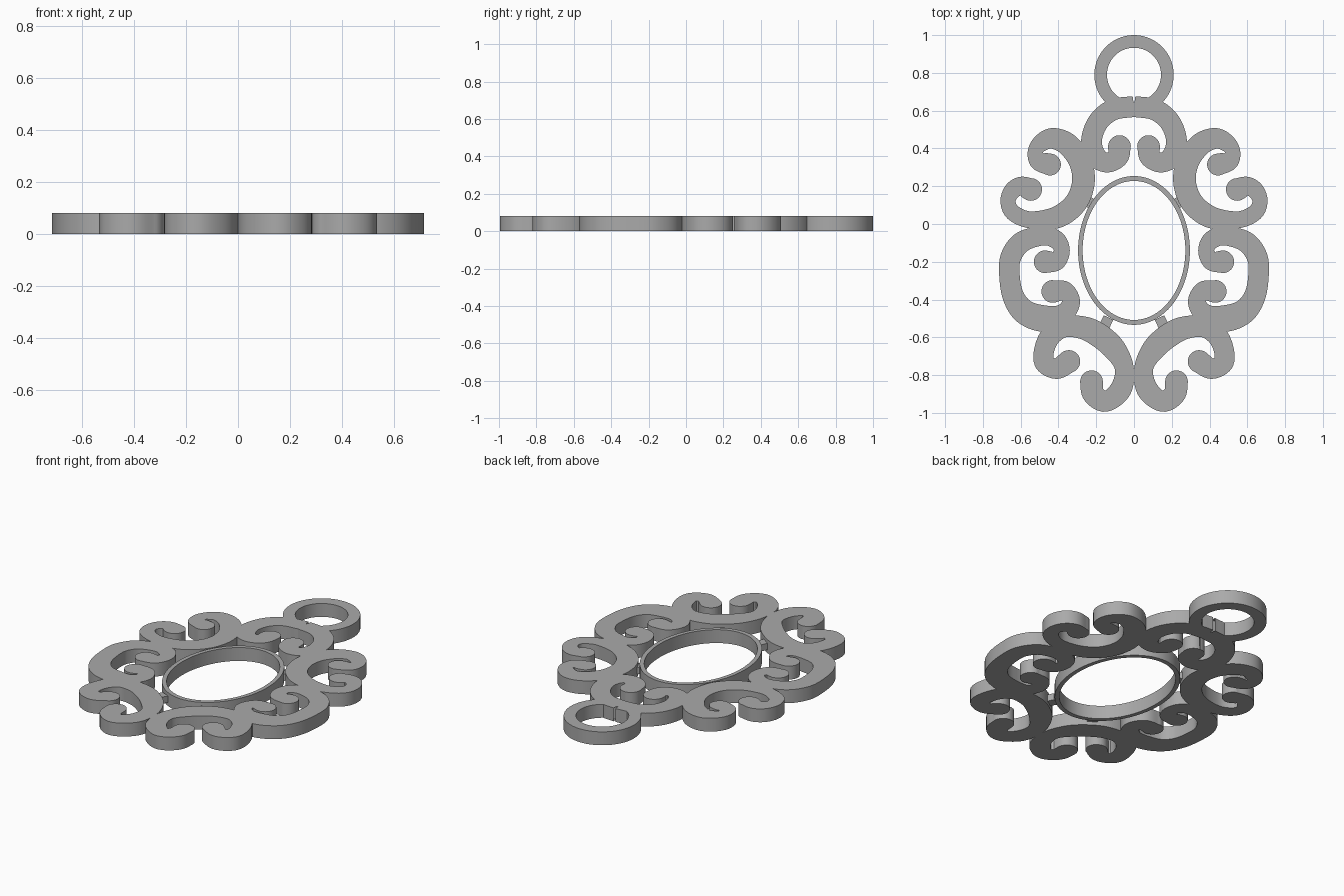
import bpy, bmesh, math
from mathutils import Vector

cube = bpy.data.objects.get("Cube")
if cube:
    bpy.data.objects.remove(cube, do_unlink=True)

HEIGHT = 0.08
STEPS = 8

metal = bpy.data.materials.new("plain_grey")
metal.use_nodes = True
GREY = (0.4, 0.4, 0.4, 1)
metal.diffuse_color = GREY
metal.node_tree.nodes["Principled BSDF"].inputs["Base Color"].default_value = GREY


def sweep(name, rows, low=0.0, high=HEIGHT, closed=False, caps=True, mirror=True):
    """Solid band from pairs of left and right edge points."""
    bm = bmesh.new()
    rings = [[bm.verts.new((p.x, p.y, z)) for p, z in
              ((a, low), (b, low), (b, high), (a, high))] for a, b in rows]
    pairs = list(zip(rings, rings[1:]))
    if closed:
        pairs.append((rings[-1], rings[0]))
    for r, s in pairs:
        for k in range(4):
            n = (k + 1) % 4
            bm.faces.new((r[k], r[n], s[n], s[k]))
    if caps and not closed:
        bm.faces.new(rings[0])
        bm.faces.new(rings[-1])
    bmesh.ops.recalc_face_normals(bm, faces=bm.faces)
    mesh = bpy.data.meshes.new(name)
    bm.to_mesh(mesh)
    bm.free()
    mesh.materials.append(metal)
    obj = bpy.data.objects.new(name, mesh)
    bpy.context.collection.objects.link(obj)
    if mirror:
        mod = obj.modifiers.new("mirror", 'MIRROR')
        mod.use_clip = False
    bpy.ops.object.select_all(action='DESELECT')
    obj.select_set(True)
    bpy.context.view_layer.objects.active = obj
    bpy.ops.object.shade_smooth_by_angle(angle=math.radians(35))
    return obj


def spline(points):
    """Smooth path through x, y, half-width points."""
    p = [Vector(q) for q in points]
    p = [2 * p[0] - p[1]] + p + [2 * p[-1] - p[-2]]
    out = []
    for a, b, c, d in zip(p, p[1:], p[2:], p[3:]):
        for i in range(STEPS):
            t = i / STEPS
            out.append((2 * b + (c - a) * t + (2 * a - 5 * b + 4 * c - d) * t ** 2
                        + (3 * b - a - 3 * c + d) * t ** 3) / 2)
    return out + [p[-2]]


def edge_pair(centre, tangent, half):
    side = Vector((-tangent.y, tangent.x)) * half
    return centre + side, centre - side


def round_end(q, tangent, outward):
    """Rows that close a band with a half circle."""
    rows = []
    for i in range(1, 10):
        a = math.radians(i * 9.9)
        rows.append(edge_pair(q.xy + tangent * outward * q.z * math.sin(a),
                              tangent, q.z * math.cos(a)))
    return rows


def scroll(name, points, round_start=True):
    path = spline(points)
    last = len(path) - 1
    tangents = [(path[min(i + 1, last)] - path[max(i - 1, 0)]).xy.normalized()
                for i in range(last + 1)]
    rows = [edge_pair(q.xy, t, q.z) for q, t in zip(path, tangents)]
    if round_start:
        rows = round_end(path[0], tangents[0], -1)[::-1] + rows
    rows += round_end(path[-1], tangents[-1], 1)
    return sweep(name, rows, caps=round_start)


def oval(name, y, outer, inner, count=96):
    rows = []
    for i in range(count):
        a = math.tau * i / count
        rows.append([Vector((r[0] * math.cos(a), y + r[1] * math.sin(a)))
                     for r in (outer, inner)])
    return sweep(name, rows, closed=True, mirror=False)


def strut(name, start, end, half):
    a, b = Vector(start), Vector(end)
    t = (b - a).normalized()
    sweep(name, [edge_pair(a, t, half), edge_pair(b, t, half)], 0.02, 0.06)


# Hanging loop and centre frame
oval("hanging_loop", 0.79, (0.21, 0.21), (0.143, 0.143))
oval("centre_frame", -0.14, (0.296, 0.394), (0.272, 0.368))

# Arched scroll under the loop, curling inward
scroll("top_scroll", [
    (0, .622, .055), (.11, .605, .056), (.19, .54, .055), (.225, .44, .055),
    (.2, .355, .055), (.14, .325, .052), (.085, .355, .055), (.077, .41, .06)],
    round_start=False)

# Upper side scrolls, curling outward
scroll("upper_scrolls", [
    (.445, .315, .058), (.505, .335, .05), (.522, .385, .04), (.49, .43, .047),
    (.43, .453, .055), (.35, .42, .06), (.285, .33, .06), (.268, .22, .06),
    (.31, .11, .06), (.41, .035, .058), (.55, .022, .045), (.64, .06, .043),
    (.667, .12, .04), (.645, .175, .045), (.6, .2, .05), (.547, .183, .06)])

# Lower side scrolls, curling inward
scroll("lower_scrolls", [
    (.47, -.2, .06), (.41, -.195, .05), (.382, -.14, .042), (.41, -.085, .048),
    (.48, -.063, .05), (.59, -.093, .055), (.65, -.17, .055), (.66, -.26, .054),
    (.64, -.38, .057), (.58, -.465, .065), (.48, -.5, .07), (.38, -.48, .055),
    (.333, -.415, .047), (.365, -.355, .05), (.43, -.357, .06)])

# Bottom scrolls, curling outward and meeting in the middle
scroll("bottom_scrolls", [
    (.345, -.728, .06), (.41, -.767, .053), (.473, -.735, .053),
    (.475, -.665, .053), (.44, -.59, .055), (.37, -.545, .055),
    (.28, -.547, .06), (.2, -.58, .064), (.11, -.655, .062), (.052, -.76, .05),
    (.07, -.875, .057), (.15, -.94, .054), (.215, -.9, .058), (.225, -.835, .06)])

# Small struts holding the frame
strut("upper_struts", (.22, .105), (.29, .145), .028)
strut("lower_struts", (.135, -.495), (.165, -.56), .028)
